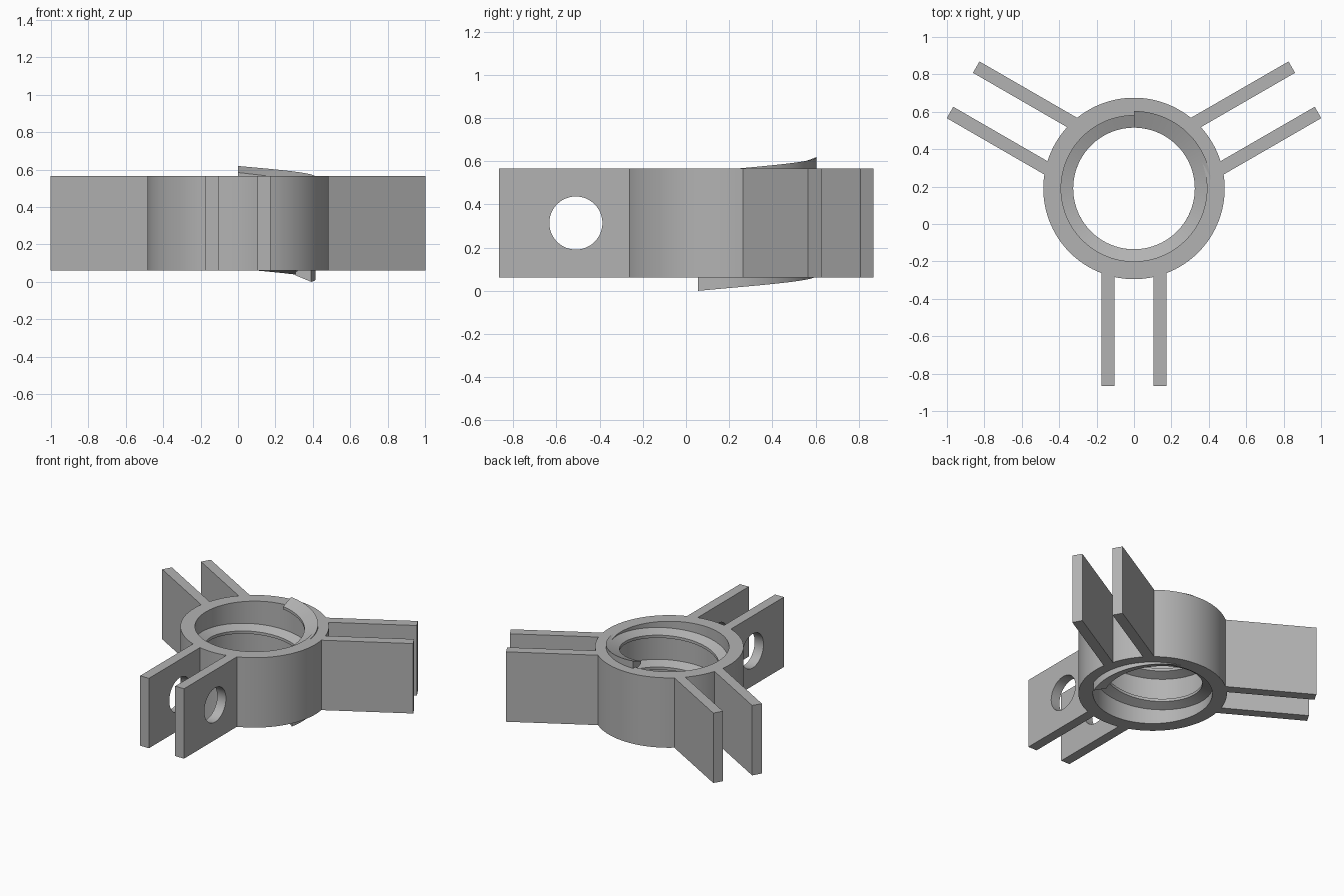
import bpy, bmesh
from math import radians, sin, cos, pi
from mathutils import Matrix, Vector

cube = bpy.data.objects.get("Cube")
if cube:
    bpy.data.objects.remove(cube)

grey = bpy.data.materials.new("plain_grey")
grey.use_nodes = True
colour = (0.45, 0.45, 0.45, 1)
grey.diffuse_color = colour
grey.node_tree.nodes["Principled BSDF"].inputs["Base Color"].default_value = colour

CENTRE = Vector((0, 0.19, 0))      # axis of the collar
BOTTOM, TOP = 0.062, 0.566
MID, HEIGHT = (BOTTOM + TOP) / 2, TOP - BOTTOM


def finish(name, bm):
    bmesh.ops.recalc_face_normals(bm, faces=bm.faces)
    mesh = bpy.data.meshes.new(name)
    bm.to_mesh(mesh)
    bm.free()
    mesh.materials.append(grey)
    ob = bpy.data.objects.new(name, mesh)
    bpy.context.collection.objects.link(ob)
    return ob


def sweep(name, profile, start, end, steps, pitch=0.0, closed=False):
    """Turn a (radius, z) profile about the collar axis, climbing by pitch."""
    bm = bmesh.new()
    rows = []
    for i in range(steps if closed else steps + 1):
        a = start + (end - start) * i / steps
        climb = pitch * (a - start) / (2 * pi)
        rows.append([bm.verts.new(CENTRE + Vector((r * cos(a), r * sin(a), z + climb)))
                     for r, z in profile])
    n = len(profile)
    for i in range(steps):
        p, q = rows[i], rows[(i + 1) % len(rows)]
        for k in range(n):
            m = (k + 1) % n
            bm.faces.new((p[k], p[m], q[m], q[k]))
    if not closed:
        bm.faces.new(rows[0])
        bm.faces.new(rows[-1])
    return finish(name, bm)


def boolean(target, tool, operation):
    mod = target.modifiers.new(operation.lower(), "BOOLEAN")
    mod.operation, mod.object, mod.solver = operation, tool, "EXACT"
    bpy.context.view_layer.objects.active = target
    bpy.ops.object.modifier_apply(modifier=mod.name)
    bpy.data.objects.remove(tool)


# Collar
collar = sweep("collar_with_lugs",
               [(0.39, BOTTOM), (0.485, BOTTOM), (0.485, TOP), (0.39, TOP)],
               0, 2 * pi, 120, closed=True)

# Three pairs of lugs, each pair drilled across
for turn in (0, 120, 240):
    place = Matrix.Translation(CENTRE) @ Matrix.Rotation(radians(turn), 4, "Z")
    for side in (-1, 1):
        bm = bmesh.new()
        bmesh.ops.create_cube(bm, size=1)
        bm.transform(place @ Matrix.Translation((side * 0.14, -0.7425, MID))
                     @ Matrix.Diagonal((0.07, 0.625, HEIGHT, 1)))
        boolean(collar, finish("lug", bm), "UNION")
    bm = bmesh.new()
    bmesh.ops.create_cone(bm, cap_ends=True, segments=48, radius1=0.123,
                          radius2=0.123, depth=0.6)
    bm.transform(place @ Matrix.Translation((0, -0.70, MID))
                 @ Matrix.Rotation(pi / 2, 4, "Y"))
    boolean(collar, finish("pin_hole", bm), "DIFFERENCE")

# Inner screw thread, running past both rims of the collar
thread = sweep("inner_thread",
               [(0.414, 0.0), (0.414, 0.09), (0.325, 0.055), (0.325, 0.035)],
               radians(-19), radians(90 + 720), 230, pitch=0.23)

for ob in (collar, thread):
    bpy.ops.object.select_all(action="DESELECT")
    ob.select_set(True)
    bpy.context.view_layer.objects.active = ob
    bpy.ops.object.shade_smooth_by_angle(angle=radians(20))
